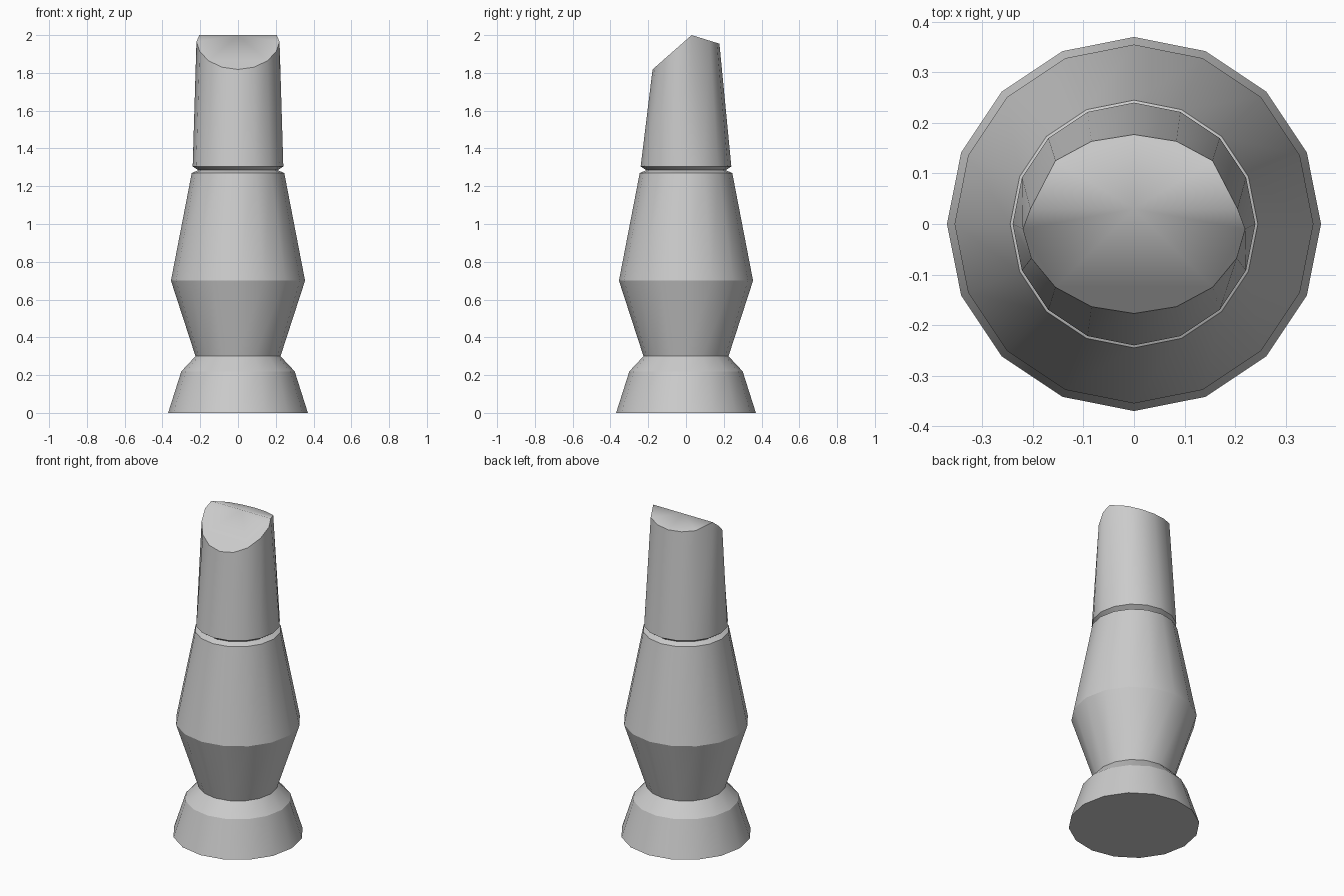
import bpy, bmesh
from math import sin, cos, pi

SIDES = 16

cube = bpy.data.objects.get("Cube")
if cube:
    bpy.data.objects.remove(cube)

grey = bpy.data.materials.new("plain grey")
grey.use_nodes = True
colour = (0.6, 0.6, 0.6, 1)
grey.diffuse_color = colour
grey.node_tree.nodes["Principled BSDF"].inputs["Base Color"].default_value = colour


def add_ring(bm, r, z):
    return [bm.verts.new((r * cos(2 * pi * i / SIDES), r * sin(2 * pi * i / SIDES), z))
            for i in range(SIDES)]


def bridge(bm, low, high):
    for i in range(SIDES):
        j = (i + 1) % SIDES
        bm.faces.new((low[i], low[j], high[j], high[i]))


def crease(bm, ring):
    for i in range(SIDES):
        bm.edges.get((ring[i], ring[(i + 1) % SIDES])).smooth = False


def finish(bm, name):
    for f in bm.faces:
        f.smooth = True
    bmesh.ops.recalc_face_normals(bm, faces=bm.faces)
    mesh = bpy.data.meshes.new(name)
    bm.to_mesh(mesh)
    bm.free()
    mesh.materials.append(grey)
    obj = bpy.data.objects.new(name, mesh)
    bpy.context.collection.objects.link(obj)


def turned(name, profile):
    """Closed 16-sided turning with crisp rings."""
    bm = bmesh.new()
    rings = [add_ring(bm, r, z) for r, z in profile]
    for low, high in zip(rings, rings[1:]):
        bridge(bm, low, high)
    bm.faces.new(rings[0])
    bm.faces.new(rings[-1])
    for ring in rings:
        crease(bm, ring)
    finish(bm, name)


# Flared foot and double-tapered body
turned("base", [(0.37, 0), (0.30, 0.22), (0.225, 0.30)])
turned("body", [(0.225, 0.30), (0.355, 0.70), (0.245, 1.27), (0.21, 1.285)])

# Cap: round at the bottom, oval at the top, with a slanted front cut
bm = bmesh.new()
foot = add_ring(bm, 0.21, 1.285)
rim = add_ring(bm, 0.24, 1.305)
top = add_ring(bm, 1, 0)
for i, v in enumerate(top):
    v.co.x *= 0.22
    v.co.y *= 0.177
    if i in (0, 8):
        v.co.y = -0.01
    if i in (1, 7):                      # ends of the ridge
        v.co.x, v.co.y = 0.205 * (1 if i == 1 else -1), 0.03
    y = v.co.y
    v.co.z = 2 - 0.31 * (y - 0.03) if y > 0.03 else 2 + 0.878 * (y - 0.03)
bridge(bm, foot, rim)
bridge(bm, rim, top)
bm.faces.new(foot)
peak = bm.verts.new((0, 0.03, 2))
bm.faces.new(top[1:8] + [peak])          # back slope
bm.faces.new(top[7:] + top[:2] + [peak])  # front cut
for ring in (foot, rim, top):
    crease(bm, ring)
finish(bm, "cap")
